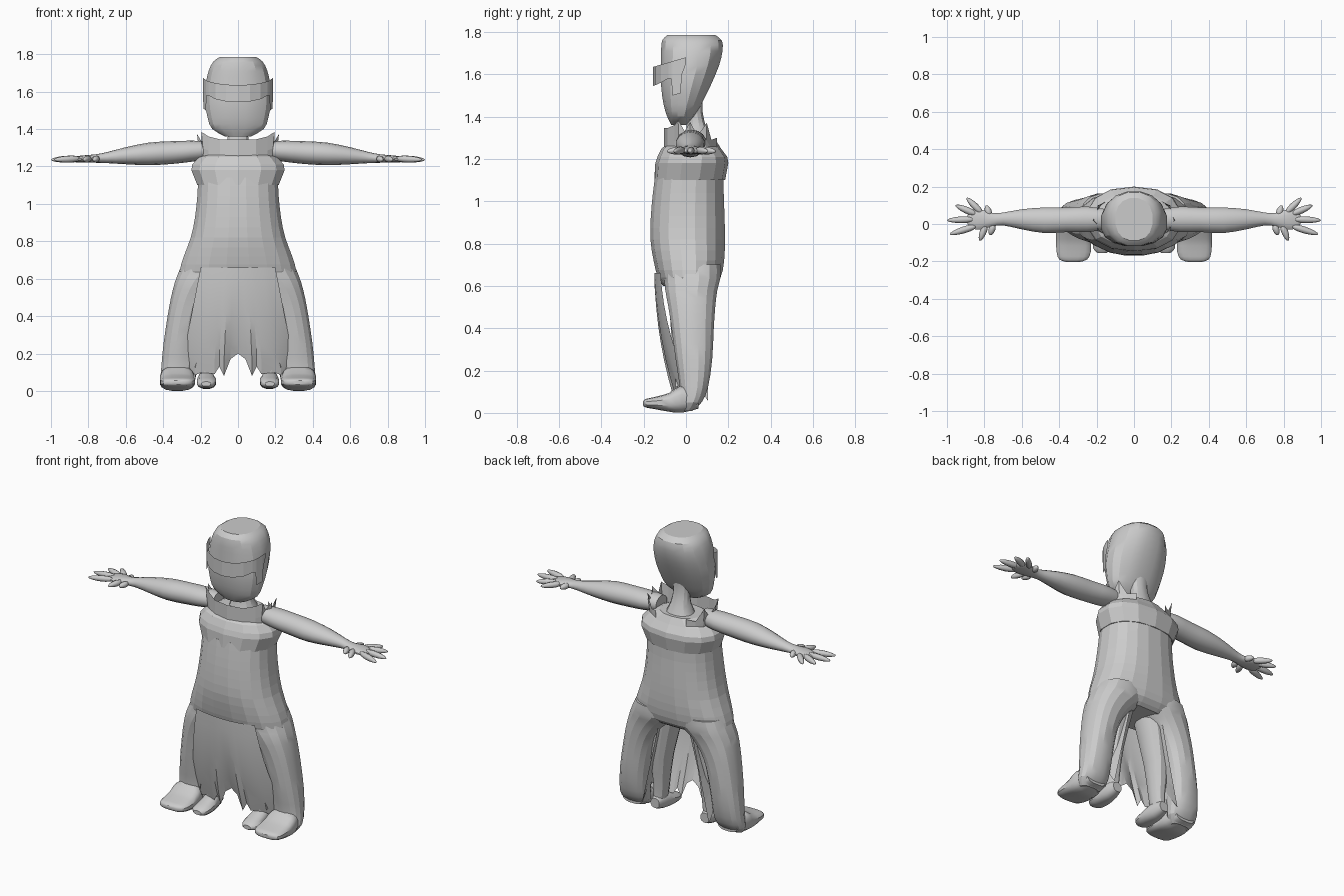
import bpy, bmesh
from math import sin, cos, pi, copysign, radians
from mathutils import Vector

cube = bpy.data.objects.get("Cube")
if cube:
    bpy.data.objects.remove(cube)

grey = bpy.data.materials.new("plain grey")
grey.use_nodes = True
grey.diffuse_color = (0.6, 0.6, 0.6, 1)
grey.node_tree.nodes["Principled BSDF"].inputs["Base Color"].default_value = (0.6, 0.6, 0.6, 1)


def finish(name, bm, mirror=False, smooth=0):
    me = bpy.data.meshes.new(name)
    bmesh.ops.recalc_face_normals(bm, faces=bm.faces)
    bm.to_mesh(me)
    bm.free()
    ob = bpy.data.objects.new(name, me)
    bpy.context.collection.objects.link(ob)
    me.materials.append(grey)
    if mirror:
        ob.modifiers.new("Mirror", "MIRROR").use_mirror_merge = False
    if smooth:
        bpy.ops.object.select_all(action="DESELECT")
        ob.select_set(True)
        bpy.context.view_layer.objects.active = ob
        bpy.ops.object.shade_smooth_by_angle(angle=radians(smooth))
    return ob


def refine(rings, steps):
    """Catmull-Rom rows between the given rings."""
    p = [Vector(r) for r in rings]
    p = [p[0]] + p + [p[-1]]
    out = []
    for a, b, c, d in zip(p, p[1:], p[2:], p[3:]):
        for k in range(steps):
            t = k / steps
            out.append(b + (c - a) * (t / 2) + (2 * a - 5 * b + 4 * c - d) * (t * t / 2)
                       + (3 * b - a - 3 * c + d) * (t ** 3 / 2))
    return out + [p[-1]]


def loft(name, axis, rings, n=16, power=2.3, steps=2, **kw):
    """Skin of rounded rings: (position on axis, low a, high a, low b, high b)."""
    bm = bmesh.new()
    rows = []
    for t, a0, a1, b0, b1 in refine(rings, steps):
        row = []
        for i in range(n):
            ang = 2 * pi * (i + 0.5) / n
            c, s = (copysign(abs(f) ** (2 / power), f) for f in (cos(ang), sin(ang)))
            a, b = (a0 + a1 + (a1 - a0) * c) / 2, (b0 + b1 + (b1 - b0) * s) / 2
            row.append(bm.verts.new({"x": (t, a, b), "y": (a, t, b), "z": (a, b, t)}[axis]))
        rows.append(row)
    for r, q in zip(rows, rows[1:]):
        for i in range(n):
            bm.faces.new((r[i], r[(i + 1) % n], q[(i + 1) % n], q[i]))
    bm.faces.new(rows[0])
    bm.faces.new(rows[-1])
    return finish(name, bm, **kw)


def sheet(name, columns, rows, point, **kw):
    """Open cloth grid; point(column, v) gives a position, v from 0 to 1."""
    bm = bmesh.new()
    g = [[bm.verts.new(point(c, k / rows)) for k in range(rows + 1)] for c in columns]
    for p, q in zip(g, g[1:]):
        for k in range(rows):
            bm.faces.new((p[k], q[k], q[k + 1], p[k + 1]))
    return finish(name, bm, **kw)


# Head and neck
loft("head", "z", [(1.36, -.07, .07, -.07, .0), (1.40, -.14, .14, -.09, .04),
                   (1.46, -.165, .165, -.108, .075), (1.55, -.18, .18, -.12, .12),
                   (1.64, -.175, .175, -.12, .158), (1.71, -.16, .16, -.12, .175),
                   (1.76, -.135, .135, -.115, .172), (1.785, -.1, .1, -.09, .14)], smooth=25)
loft("neck", "z", [(1.25, -.1, .1, -.03, .14), (1.34, -.06, .06, .0, .1),
                   (1.42, -.05, .05, .0, .08), (1.5, -.06, .06, -.02, .08)], n=12, smooth=30)


# Visor wrapped round the face, with lower flaps at the temples
def visor_point(col, v):
    ang, low = col
    f = cos(ang)
    top = 1.68 - .045 * f
    return (.188 * sin(ang), .0 - .155 * f, top + (low - top) * v)


half = [(0, 1.545), (.35, 1.548), (.7, 1.56), (1.0, 1.58), (1.1, 1.58),
        (1.15, 1.5), (1.4, 1.51), (1.45, 1.6), (1.57, 1.65)]
sheet("visor", [(-a, z) for a, z in half[:0:-1]] + half, 1, visor_point)

# Gown body, flaring toward the legs
loft("gown_body", "z", [(.60, -.3, .3, -.11, .12), (.64, -.315, .315, -.135, .165),
                        (.72, -.293, .293, -.155, .182), (.82, -.255, .255, -.17, .186),
                        (.93, -.232, .232, -.168, .184), (1.04, -.22, .22, -.158, .18),
                        (1.14, -.215, .215, -.145, .18)], n=20)

# Broad shoulder band
loft("shoulder_band", "z", [(1.10, -.222, .222, -.15, .185), (1.18, -.255, .255, -.145, .2),
                            (1.21, -.25, .25, -.135, .195), (1.25, -.215, .215, -.115, .165),
                            (1.29, -.13, .13, -.06, .14)], n=14, steps=1)


# Standing torn collar, open at the nape
def collar_point(col, v):
    ang, top = col
    r = 1 + .1 * v * (top > 1.36)
    return (.2 * r * sin(ang), .03 - .135 * r * cos(ang), 1.21 + (top - 1.21) * v)


half = [(0, 1.345), (.5, 1.345), (.9, 1.36), (1.1, 1.385), (1.3, 1.33), (1.5, 1.375),
        (1.75, 1.31), (2.05, 1.37), (2.3, 1.29), (2.6, 1.30)]
sheet("collar", [(-a, z) for a, z in half[:0:-1]] + half, 2, collar_point)

# Trouser legs; their inner sides spread from an arch
loft("legs", "z", [(.70, .0, .29, -.11, .165), (.64, .0, .318, -.105, .165),
                   (.58, .07, .34, -.1, .15), (.5, .14, .36, -.085, .14),
                   (.4, .185, .378, -.07, .133), (.25, .215, .4, -.05, .125),
                   (.12, .228, .412, -.03, .105), (.05, .235, .415, -.03, .075),
                   (.01, .27, .39, -.02, .03)], mirror=True, smooth=20)

# Outer shoes and the smaller feet beside them
loft("shoes", "y", [(.06, .26, .39, .02, .1), (-.02, .235, .415, .0, .13),
                    (-.08, .23, .418, .005, .095), (-.15, .23, .415, .018, .075),
                    (-.19, .25, .4, .025, .066), (-.203, .29, .36, .035, .055)],
     power=3, mirror=True, smooth=35)
loft("inner_feet", "y", [(.06, .14, .2, .03, .09), (.0, .125, .215, .01, .11),
                         (-.07, .115, .22, .01, .085), (-.13, .12, .22, .015, .065),
                         (-.155, .145, .195, .025, .05)], n=12, mirror=True, smooth=35)
loft("inner_legs", "z", [(.06, .135, .205, -.04, .05), (.15, .125, .205, -.05, .05),
                         (.35, .1, .22, -.07, .07), (.62, .03, .2, -.09, .09)],
     n=12, mirror=True, smooth=30)


# Torn front apron
def apron_point(col, v):
    x, low = col
    z = .66 + (low - .66) * v
    x *= .7 + .3 * min(1, v * 1.15)
    return (x, -.15 + .085 * v * v + .75 * x * x, z)


half = [(0, .2), (.04, .17), (.075, .08), (.1, .13), (.125, .09), (.19, .1), (.23, .085), (.285, .155)]
sheet("apron", [(-x, z) for x, z in half[:0:-1]] + half, 7, apron_point, smooth=20)

# Cloth tails along the inside of the legs
sheet("cloth_tails", [(-.05, .12), (.02, .16), (.06, .12), (.105, .055)], 4,
      lambda c, v: (.12 + .11 * v, c[0], .55 + (c[1] - .55) * v), mirror=True)

# Arms with forearm swell, flattening into the palm
loft("arms", "x", [(.15, -.03, .08, 1.24, 1.335), (.25, -.045, .095, 1.225, 1.338),
                   (.36, -.045, .09, 1.213, 1.335), (.48, -.05, .09, 1.207, 1.327),
                   (.6, -.03, .08, 1.212, 1.303), (.7, -.008, .062, 1.218, 1.277),
                   (.76, -.015, .06, 1.22, 1.265), (.82, -.03, .08, 1.222, 1.26),
                   (.87, -.025, .075, 1.225, 1.25), (.89, .0, .045, 1.23, 1.245)],
     n=14, power=2, mirror=True, smooth=40)

# Tapered fingers fanning out of each palm
bm = bmesh.new()
for x0, y0, x1, y1 in [(.85, .025, 1.0, .02), (.84, -.01, .985, -.055), (.84, .05, .955, .1),
                       (.81, .055, .895, .14), (.77, .04, .79, .1),
                       (.79, .0, .825, -.09), (.75, .0, .77, -.06)]:
    a, b = Vector((x0, y0, 1.242)), Vector((x1, y1, 1.236))
    geo = bmesh.ops.create_uvsphere(bm, u_segments=8, v_segments=8, radius=1)["verts"]
    turn = (b - a).to_track_quat("Z", "Y")
    for v in geo:
        t = (v.co.z + 1) / 2
        r = .021 - .006 * t
        v.co = a + turn @ Vector((v.co.x * r, v.co.y * r, t * (b - a).length))
finish("fingers", bm, mirror=True, smooth=50)
